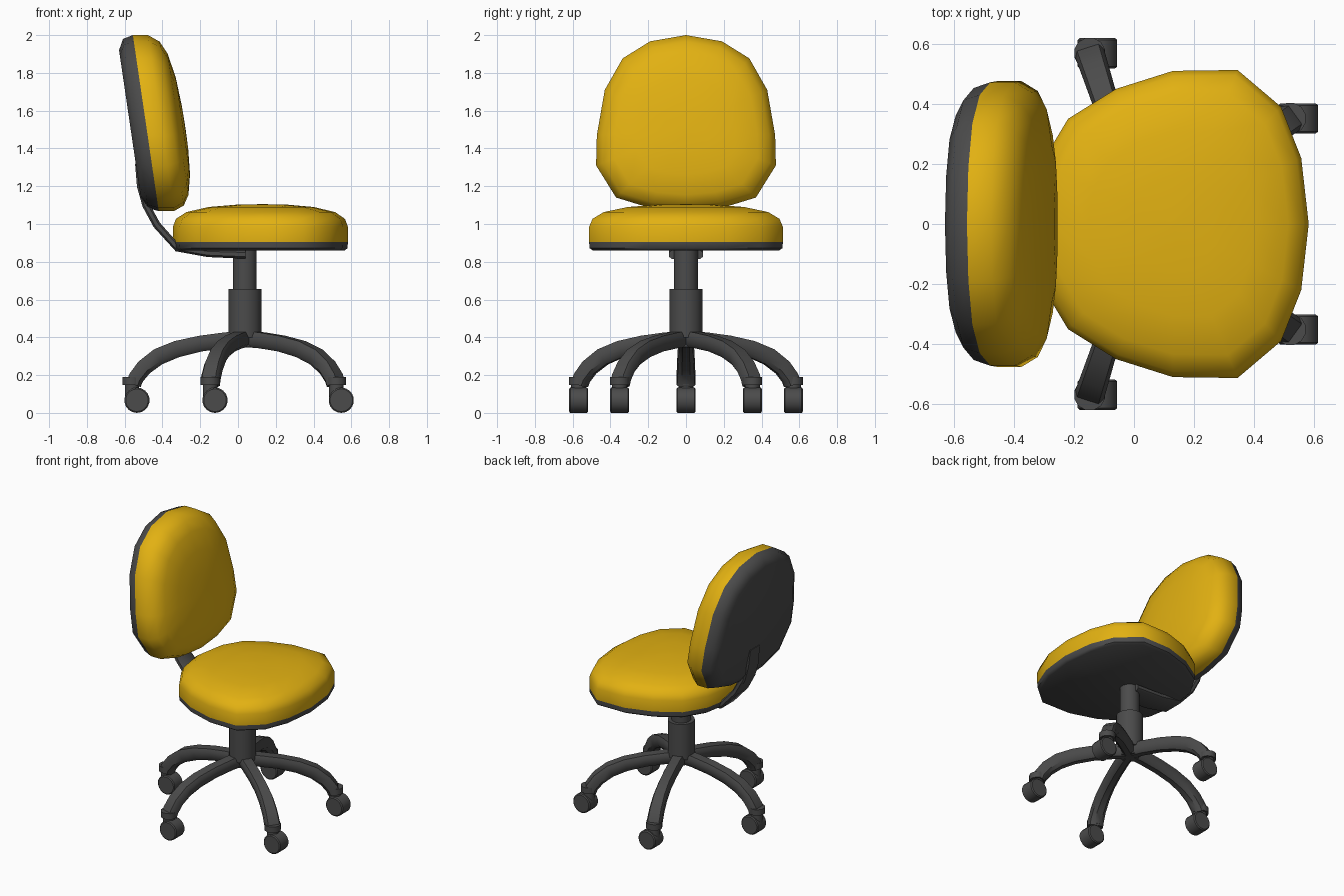
import bpy, bmesh, math
from mathutils import Vector

if "Cube" in bpy.data.objects:
    bpy.data.objects.remove(bpy.data.objects["Cube"])


def material(name, rgb):
    m = bpy.data.materials.new(name)
    m.diffuse_color = (*rgb, 1)
    m.use_nodes = True
    m.node_tree.nodes["Principled BSDF"].inputs["Base Color"].default_value = m.diffuse_color
    return m


YELLOW = material("yellow fabric", (0.76, 0.44, 0.006))
DARK = material("dark grey plastic", (0.07, 0.07, 0.07))


def loft(name, rings, mats, dark_bands=None, angle=40):
    """Skin closed rings of points; the first dark_bands bands and first cap use slot 0, the rest slot 1."""
    bm = bmesh.new()
    vs = [[bm.verts.new(p) for p in r] for r in rings]
    n = len(rings[0])
    for k in range(len(vs) - 1):
        for i in range(n):
            j = (i + 1) % n
            f = bm.faces.new((vs[k][i], vs[k][j], vs[k + 1][j], vs[k + 1][i]))
            f.material_index = int(dark_bands is not None and k >= dark_bands)
    bm.faces.new(vs[0][::-1])
    f = bm.faces.new(vs[-1])
    f.material_index = int(dark_bands is not None)
    bmesh.ops.recalc_face_normals(bm, faces=bm.faces)
    me = bpy.data.meshes.new(name)
    bm.to_mesh(me)
    bm.free()
    ob = bpy.data.objects.new(name, me)
    bpy.context.collection.objects.link(ob)
    for m in mats:
        me.materials.append(m)
    bpy.ops.object.select_all(action='DESELECT')
    ob.select_set(True)
    bpy.context.view_layer.objects.active = ob
    bpy.ops.object.shade_smooth_by_angle(angle=math.radians(angle))
    return ob


def sweep(name, path, direction, origin, section):
    """Sweep a section along a path of (distance, z, half width, half height) in a vertical plane."""
    d = Vector((math.cos(direction), math.sin(direction), 0))
    side, up = Vector((-d.y, d.x, 0)), Vector((0, 0, 1))
    rings = []
    for k, (r, z, w, h) in enumerate(path):
        a, b = path[max(k - 1, 0)], path[min(k + 1, len(path) - 1)]
        t = (d * (b[0] - a[0]) + up * (b[1] - a[1])).normalized()
        nrm = side.cross(t)
        c = Vector(origin) + d * r + up * z
        rings.append([c + side * (w * u) + nrm * (h * v) for u, v in section])
    return loft(name, rings, [DARK])


def circle(n):
    return [(math.cos(math.tau * (i + .5) / n), math.sin(math.tau * (i + .5) / n)) for i in range(n)]


def cylinder(name, c, r, z0, z1, n=20):
    return loft(name, [[(c[0] + r * u, c[1] + r * v, z) for u, v in circle(n)] for z in (z0, z1)], [DARK])


def mirrored(half):
    return half + [(a, -b) for a, b in half[-2:0:-1]]


# Seat: outline (x, y) scaled through its height
seat_outline = mirrored([(.582, 0), (.557, .22), (.49, .39), (.345, .513), (.13, .51),
                         (-.06, .45), (-.22, .35), (-.31, .2), (-.345, 0)])
seat_levels = [(.96, .86), (.995, .872), (1, .905), (1, .985), (.965, 1.027),
               (.85, 1.063), (.6, 1.09), (.3, 1.102), (.02, 1.105)]
loft("seat", [[(.13 + (x - .13) * s, y * s, z) for x, y in seat_outline]
              for s, z in seat_levels], [DARK, YELLOW], 2, 50)

# Backrest: outline (z, y) scaled through its depth, on a leaning plane
back_outline = mirrored([(2.0, 0), (1.967, .19), (1.877, .335), (1.71, .43), (1.47, .472),
                         (1.31, .476), (1.14, .37), (1.085, .19), (1.068, 0)])
back_levels = [(.84, -.085), (.96, -.055), (1, 0), (1, .08), (.93, .137),
               (.8, .17), (.55, .194), (.25, .204), (.02, .206)]


def back_point(z, y, s, d):
    z = 1.5 + (z - 1.5) * s
    return (-.483 - (z - 1.5) * .147 + d, y * s, z)


loft("backrest", [[back_point(z, y, s, d) for z, y in back_outline]
                  for s, d in back_levels], [DARK, YELLOW], 2, 50)

# Strap joining seat and backrest
flat = [(1, .5), (.85, 1), (-.85, 1), (-1, .5), (-1, -.5), (-.85, -1), (.85, -1), (1, -.5)]
sweep("backrest_strap", [(-.04, .838, .09, .022), (.16, .845, .09, .02), (.32, .873, .085, .02),
                         (.43, .995, .075, .02), (.487, 1.1, .07, .02), (.515, 1.2, .07, .02),
                         (.53, 1.32, .06, .015)], math.pi, (0, 0, 0), flat)

# Gas column
CX = .037
cylinder("column_sleeve", (CX, 0), .088, .40, .655)
cylinder("column_piston", (CX, 0), .063, .64, .87)
cylinder("base_hub", (CX, 0), .06, .35, .42)

# Five legs with collars and casters
leg_path = [(0, .388, .04, .04), (.1, .385, .042, .042), (.235, .367, .042, .042),
            (.36, .338, .042, .044), (.46, .297, .045, .045), (.535, .24, .048, .043),
            (.577, .185, .05, .041), (.59, .15, .05, .04)]
section = [(.45, 1), (-.45, 1), (-.9, .55), (-1, -.5), (-.75, -1), (.75, -1), (1, -.5), (.9, .55)]
for i in range(5):
    a = math.radians(36 + 72 * i)
    sweep(f"leg_{i + 1}", leg_path, a, (CX, 0, 0), section)
    ex, ey = CX + .598 * math.cos(a), .598 * math.sin(a)
    cylinder(f"leg_collar_{i + 1}", (ex, ey), .053, .148, .19, 12)
    cylinder(f"caster_stem_{i + 1}", (ex, ey), .04, .08, .16, 10)
    # Wheel with its axle along y
    wx = ex + .026
    loft(f"caster_{i + 1}", [[(wx + r * u, ey + y, .067 + r * v) for u, v in circle(18)]
                             for y, r in ((-.05, .06), (-.044, .067), (.044, .067), (.05, .06))], [DARK])
